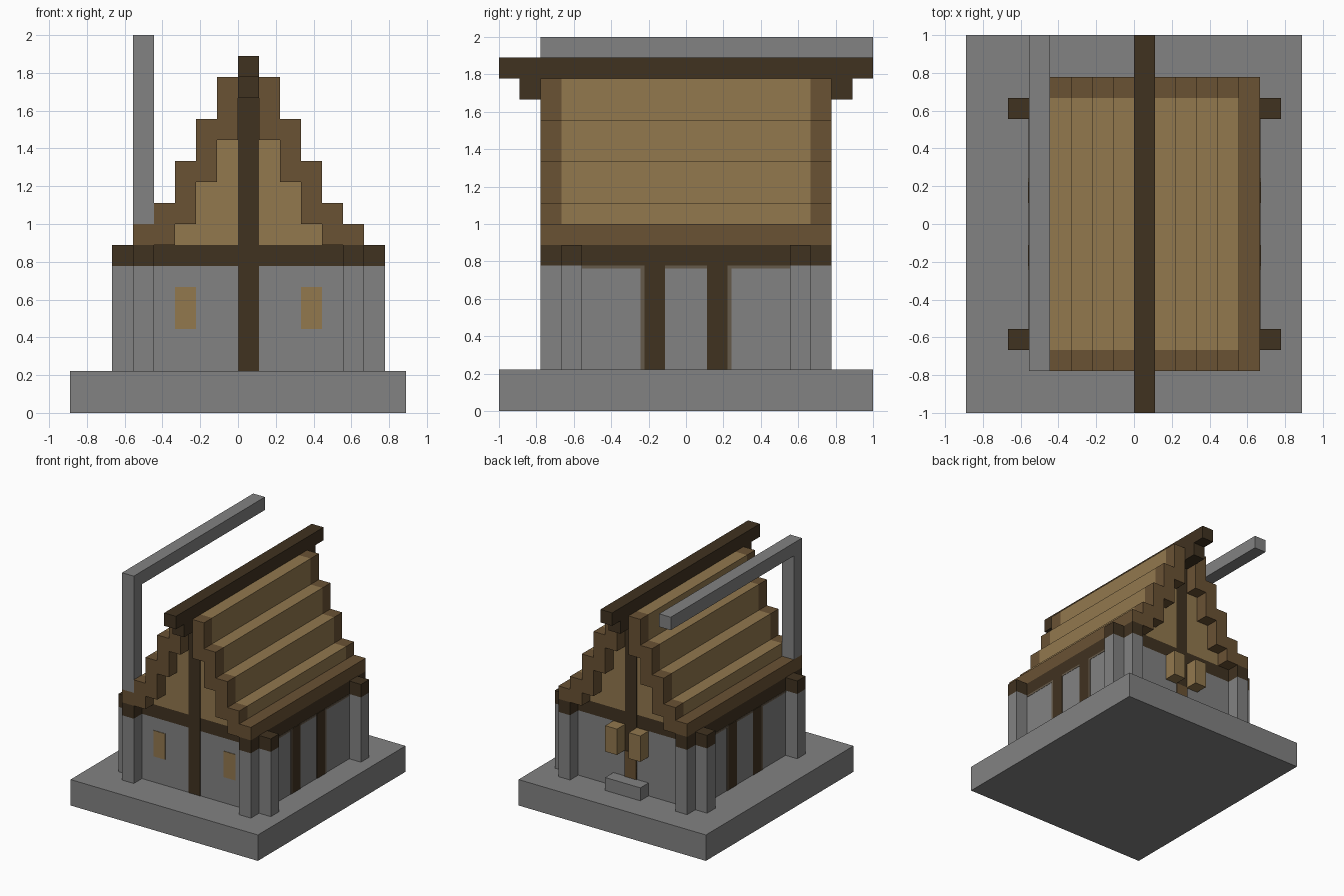
import bpy, bmesh

U = 1 / 9      # size of one building block
T = 0.04       # thickness of painted plates, in blocks

old = bpy.data.objects.get("Cube")
if old:
    bpy.data.objects.remove(old, do_unlink=True)


def material(name, color):
    m = bpy.data.materials.new(name)
    m.use_nodes = True
    m.diffuse_color = (*color, 1)
    m.node_tree.nodes["Principled BSDF"].inputs["Base Color"].default_value = (*color, 1)
    return m


STONE = material("grey stone", (0.223, 0.223, 0.223))
TAN = material("tan wood", (0.287, 0.188, 0.076))
BROWN = material("brown wood", (0.144, 0.084, 0.034))
DARK = material("dark wood", (0.051, 0.032, 0.0144))
SHADE = material("weathered wood", (0.13, 0.10, 0.068))


def finish(name, bm, mat):
    bmesh.ops.recalc_face_normals(bm, faces=bm.faces)
    mesh = bpy.data.meshes.new(name)
    bm.to_mesh(mesh)
    bm.free()
    mesh.materials.append(mat)
    obj = bpy.data.objects.new(name, mesh)
    bpy.context.collection.objects.link(obj)
    return obj


def box(name, mat, x, y, z):
    """Box from three (low, high) ranges given in blocks."""
    bm = bmesh.new()
    bmesh.ops.create_cube(bm, size=1)
    for v in bm.verts:
        v.co = [U * (r[0] if c < 0 else r[1]) for c, r in zip(v.co, (x, y, z))]
    return finish(name, bm, mat)


def flip_x(x):
    """Mirror a range across the house's centre line at half a block."""
    return (1 - x[1], 1 - x[0])


def flip_y(y):
    return (-y[1], -y[0])


def both_sides(name, mat, x, y, z):
    box("left_" + name, mat, x, y, z)
    box("right_" + name, mat, flip_x(x), y, z)


def four_corners(name, mat, x, y, z):
    both_sides("front_" + name, mat, x, y, z)
    both_sides("back_" + name, mat, x, flip_y(y), z)


def both_ends(name, mat, x, y, z):
    box("front_" + name, mat, x, y, z)
    box("back_" + name, mat, x, flip_y(y), z)


# Base and walls
box("base_slab", STONE, (-8, 8), (-9, 9), (0, 2))
box("walls", STONE, (-5, 6), (-6, 6), (2, 7))
box("wall_top_beam", DARK, (-5, 6), (-6, 6), (7, 8))

# Corner pillars with dark caps
for part, mat, z in (("pillar", STONE, (2, 7)), ("pillar_cap", DARK, (7, 8))):
    four_corners("end_" + part, mat, (5, 6), (-7, -6), z)
    four_corners("side_" + part, mat, (6, 7), (-6, -5), z)

# Side wall timbers with weathered edges
four_corners("side_timber", DARK, (6, 6 + T), (-2, -1), (2, 7))
four_corners("side_timber_edge", SHADE, (6, 6 + T), (-2.18, -2), (2, 7))
both_sides("side_beam_edge", SHADE, (6, 6 + T / 2), (-5, 5), (6.85, 7))

# Roof core: one stepped profile extruded along the house
steps = [(5, 8, 10), (4, 10, 12), (3, 12, 14), (2, 14, 16)]
right = [(x, z) for x, low, high in steps for z in (low, high)]
profile = right + [(1 - x, z) for x, z in reversed(right)]
bm = bmesh.new()
face = bm.faces.new([bm.verts.new((x * U, -6 * U, z * U)) for x, z in profile])
ends = bmesh.ops.extrude_face_region(bm, geom=[face])["geom"]
bmesh.ops.translate(bm, vec=(0, 12 * U, 0),
                    verts=[g for g in ends if isinstance(g, bmesh.types.BMVert)])
finish("roof_core", bm, TAN)

# Eaves and stepped gable trim
both_sides("eave", BROWN, (5, 6), (-7, 7), (8, 9))
for i, (x, low, high) in enumerate(steps):
    four_corners(f"gable_trim_{i + 1}", BROWN, (x - 1, x), (-7, -6),
                 (max(8, high - 3), high))

# Ridge
box("ridge_beam", DARK, (0, 1), (-9, 9), (16, 17))
both_ends("ridge_bracket", DARK, (0, 1), (-8, -6), (15, 16))

# Front and back centre timbers
both_ends("centre_timber", DARK, (0, 1), (-6 - T, -6), (2, 15))

# Front windows
both_sides("front_window", TAN, (3, 4), (-6 - T, -6), (4, 6))

# Back door, doorstep and hanging boxes
box("back_door", BROWN, (0, 1), (6, 6 + 2 * T), (3, 5))
box("back_doorstep", STONE, (-1, 2), (6, 7), (2, 3))
both_sides("back_hanging_box", TAN, (1, 2), (6, 7), (5, 7))

# Tall post with a long arm
box("arm_post", STONE, (-5, -4), (-7, -6), (9, 17))
box("long_arm", STONE, (-5, -4), (-7, 9), (17, 18))
